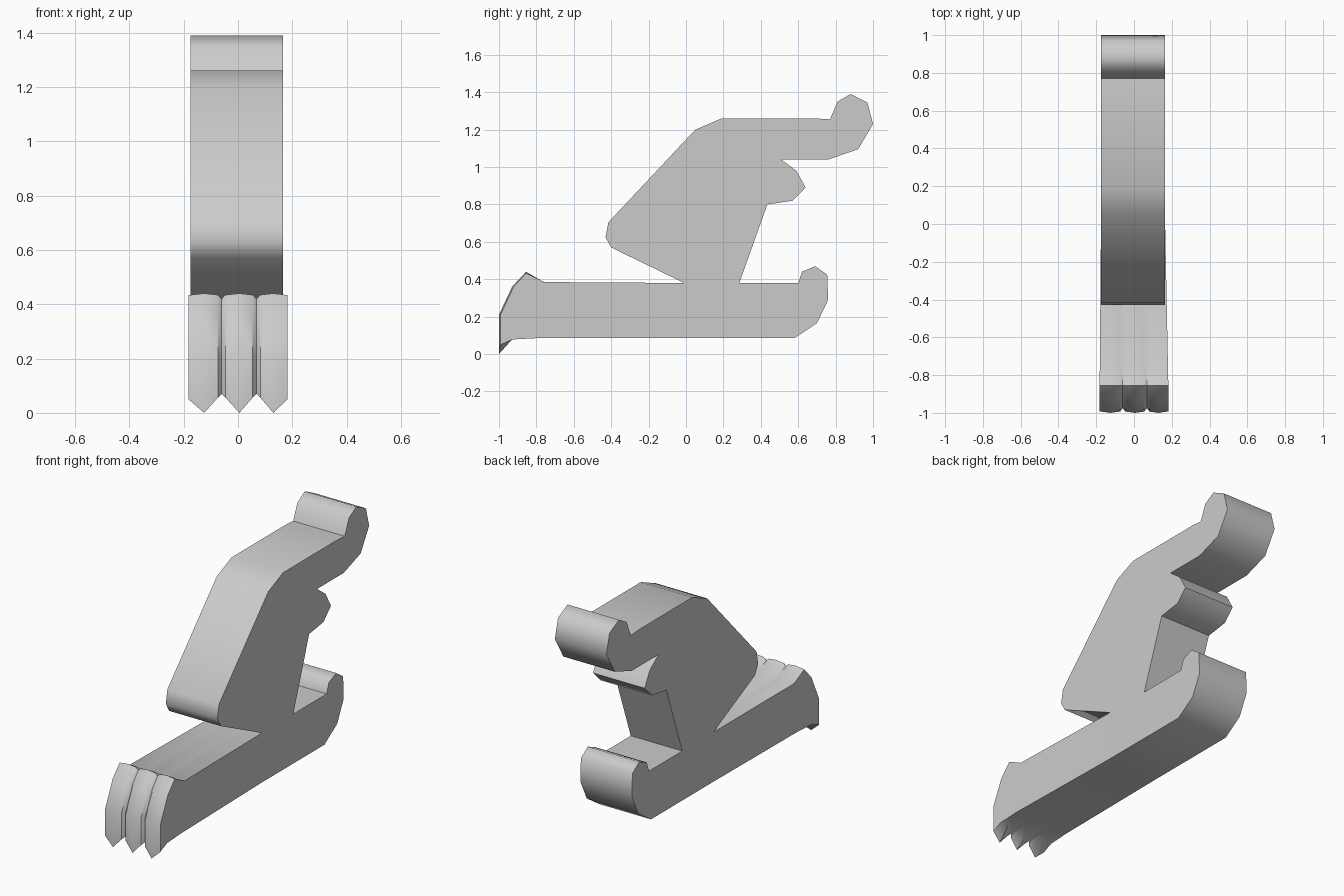
import bpy, bmesh, math

if "Cube" in bpy.data.objects:
    bpy.data.objects.remove(bpy.data.objects["Cube"])


def finish(bm, name, angle):
    bmesh.ops.recalc_face_normals(bm, faces=bm.faces[:])
    mesh = bpy.data.meshes.new(name)
    bm.to_mesh(mesh)
    bm.free()
    obj = bpy.data.objects.new(name, mesh)
    bpy.context.collection.objects.link(obj)
    bpy.ops.object.select_all(action='DESELECT')
    obj.select_set(True)
    bpy.context.view_layer.objects.active = obj
    bpy.ops.object.shade_smooth_by_angle(angle=math.radians(angle))
    return obj


def bridge(bm, rings, skip):
    """Skin between matching outlines, cap both ends, leave segment `skip` open."""
    n = len(rings[0])
    for a, b in zip(rings, rings[1:]):
        for i in range(n):
            if i != skip:
                j = (i + 1) % n
                bm.faces.new((a[i], a[j], b[j], b[i]))
    bm.faces.new(rings[0])
    bm.faces.new(rings[-1][::-1])


LEFT, RIGHT, JOIN = -0.175, 0.165, -0.01

# Body: side outline (y, z) with the upper block, knobs and rear of the base
outline = [(JOIN, 0.38), (-0.40, 0.57), (-0.43, 0.625), (-0.415, 0.705),
           (0.05, 1.20), (0.19, 1.26), (0.69, 1.26), (0.77, 1.255),
           (0.81, 1.35), (0.88, 1.39), (0.97, 1.345), (1.0, 1.23),
           (0.92, 1.095), (0.76, 1.04), (0.51, 1.04), (0.59, 0.98),
           (0.64, 0.89), (0.57, 0.82), (0.435, 0.80), (0.285, 0.38),
           (0.60, 0.38), (0.62, 0.44), (0.69, 0.47), (0.755, 0.425),
           (0.76, 0.29), (0.70, 0.165), (0.58, 0.085), (JOIN, 0.085)]
bm = bmesh.new()
rings = [[bm.verts.new((x, y, z)) for y, z in outline] for x in (LEFT, RIGHT)]
bridge(bm, rings, len(outline) - 1)
finish(bm, "body", 60)

# Front foot: columns of (x, inset, tip height) forming three grooved toes
GROOVE = (0.025, 0.07)
columns = [(-0.182, 0.008, 0.05), (-0.125, 0, 0)]
for gx in (-0.06, 0.068):
    columns += [(gx - 0.014, 0.007, 0.056), (gx, *GROOVE),
                (gx + 0.014, 0.007, 0.056), (gx + 0.065, 0, 0)]
columns[-1] = (0.13, 0, 0)
columns.append((0.182, 0.008, 0.05))

bm = bmesh.new()
rings = []
for x, inset, tip in columns:
    side = [(JOIN, 0.085), (JOIN, 0.38), (-0.76, 0.385),
            (-0.855, 0.44 - inset * 0.8), (-0.93 + inset, 0.36),
            (-1 + inset, 0.21), (-1 + inset, tip),
            (-0.93, 0.078), (-0.80, 0.085)]
    ring = []
    for y, z in side:
        # taper back to the body width
        t = min(1, (JOIN - y) / 0.85)
        back = (LEFT + RIGHT) / 2 + x * (RIGHT - LEFT) / 0.364
        ring.append(bm.verts.new((back + (x - back) * t, y, z)))
    rings.append(ring)
bridge(bm, rings, 0)
finish(bm, "front_foot", 40)
